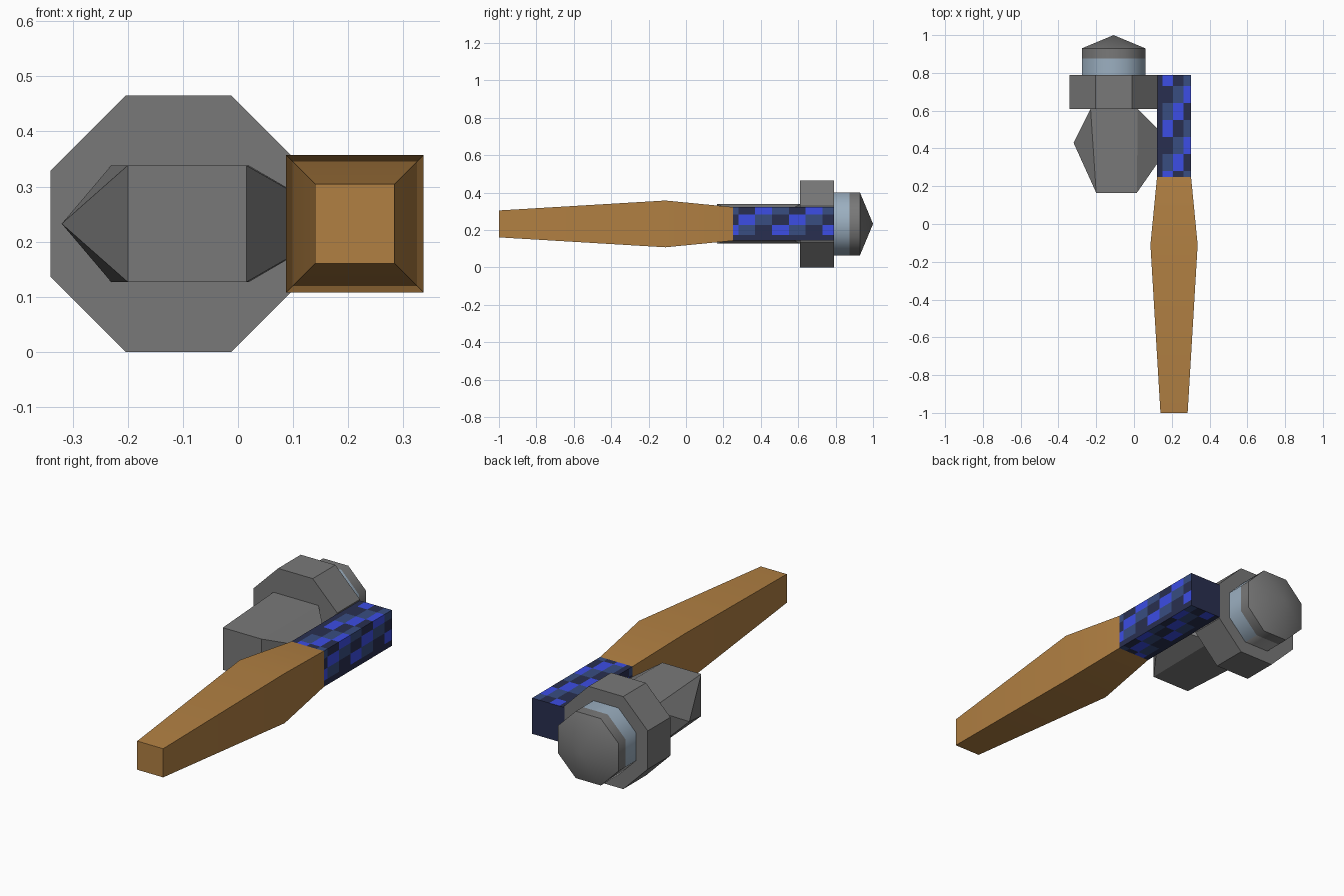
import bpy, bmesh, math
from mathutils import Vector

if "Cube" in bpy.data.objects:
    bpy.data.objects.remove(bpy.data.objects["Cube"])


def mat(name, rgb):
    m = bpy.data.materials.new(name)
    m.diffuse_color = (*rgb, 1)
    m.use_nodes = True
    m.node_tree.nodes["Principled BSDF"].inputs["Base Color"].default_value = m.diffuse_color
    return m


STEEL = mat("dark steel", (0.19, 0.19, 0.19))
WOOD = mat("wood", (0.44, 0.215, 0.055))
PALE = mat("pale blue steel", (0.33, 0.43, 0.53))
LIGHT = mat("light grey", (0.42, 0.42, 0.42))
BLUE = mat("bright blue", (0.045, 0.075, 0.78))
NAVY = mat("navy", (0.04, 0.075, 0.22))
DARK = mat("dark navy", (0.022, 0.028, 0.08))

Z = 0.2325        # height of the tool axis
HEAD_X = -0.108   # centre of the head
GRIP_X = 0.212    # centre of the handle


def finish(bm, name, mats, rule=None, smooth=None):
    bmesh.ops.recalc_face_normals(bm, faces=bm.faces)
    bm.normal_update()
    if rule:
        for f in bm.faces:
            f.material_index = rule(f.calc_center_median(), f.normal)
    me = bpy.data.meshes.new(name)
    bm.to_mesh(me)
    bm.free()
    ob = bpy.data.objects.new(name, me)
    bpy.context.collection.objects.link(ob)
    for m in mats:
        me.materials.append(m)
    if smooth:
        bpy.ops.object.select_all(action='DESELECT')
        ob.select_set(True)
        bpy.context.view_layer.objects.active = ob
        bpy.ops.object.shade_smooth_by_angle(angle=math.radians(smooth))
    return ob


def loft(n, cx, profile, cap_end=True):
    """n-sided body along y; profile = (y, half width); half width 0 is an apex."""
    bm = bmesh.new()
    rings = []
    for y, h in profile:
        if h == 0:
            rings.append([bm.verts.new((cx, y, Z))] * n)
            continue
        r = h / math.cos(math.pi / n)
        angs = [math.tau * (i + 0.5) / n for i in range(n)]
        rings.append([bm.verts.new((cx + r * math.cos(a), y, Z + r * math.sin(a))) for a in angs])
    for a, b in zip(rings, rings[1:]):
        for i in range(n):
            j = (i + 1) % n
            bm.faces.new((a[i], a[j], b[j]) if b[i] is b[j] else (a[i], a[j], b[j], b[i]))
    bm.faces.new(rings[0])
    if cap_end and profile[-1][1]:
        bm.faces.new(rings[-1])
    return bm


# Wooden handle: square section swelling in the middle
finish(loft(4, GRIP_X, [(-1, 0.072), (-0.11, 0.125), (0.25, 0.09)], cap_end=False),
       "handle", [WOOD], smooth=35)

# Chequered wrap: square bar cut into cells
bm = loft(4, GRIP_X, [(0.25, 0.09), (0.79, 0.09)])
rows = [0.28, 0.37, 0.46, 0.55, 0.64, 0.73]
cuts = [-0.06, -0.005, 0.05]
planes = [((0, y, 0), (0, 1, 0)) for y in rows]
planes += [((GRIP_X + c, 0, 0), (1, 0, 0)) for c in cuts]
planes += [((0, 0, Z + c), (0, 0, 1)) for c in cuts]
for co, no in planes:
    bmesh.ops.bisect_plane(bm, geom=bm.verts[:] + bm.edges[:] + bm.faces[:],
                           plane_co=co, plane_no=no)
bmesh.ops.delete(bm, geom=[f for f in bm.faces if f.calc_center_median().y < 0.2501],
                 context='FACES')


def wrap_colour(c, n):
    if abs(n.y) > 0.5:
        return 2
    k = sum(c.y < y for y in rows)
    across = c.x - GRIP_X if abs(n.z) > 0.5 else c.z - Z
    col = sum(across > v for v in cuts)
    if col == 0:
        return 2
    return (1, 0, 2)[(col + k) % 3]


finish(bm, "handle_wrap", [BLUE, NAVY, DARK], wrap_colour)

# Octagonal head disc
finish(loft(8, HEAD_X, [(0.61, 0.2325), (0.79, 0.2325)]), "head_disc", [STEEL])

# Collar and domed cap behind the disc
finish(loft(8, HEAD_X, [(0.79, 0.168), (0.875, 0.168), (0.93, 0.168), (1.0, 0)]),
       "head_cap", [STEEL, PALE, LIGHT],
       lambda c, n: 0 if c.y > 0.875 or abs(n.y) > 0.9 else (2 if n.z < -0.5 and n.x < 0.3 else 1),
       smooth=50)

# Faceted front block: two rectangles with a pointed ridge on each side
bm = bmesh.new()
for y, x0, x1 in [(0.165, -0.20, 0.015), (0.61, -0.23, 0.02)]:
    for x in (x0, x1):
        for s in (-1, 1):
            bm.verts.new((x, y, Z + s * 0.106))
for x in (-0.32, 0.20):
    bm.verts.new((x, 0.43, Z))
bmesh.ops.convex_hull(bm, input=bm.verts)
finish(bm, "head_block", [STEEL], smooth=30)
